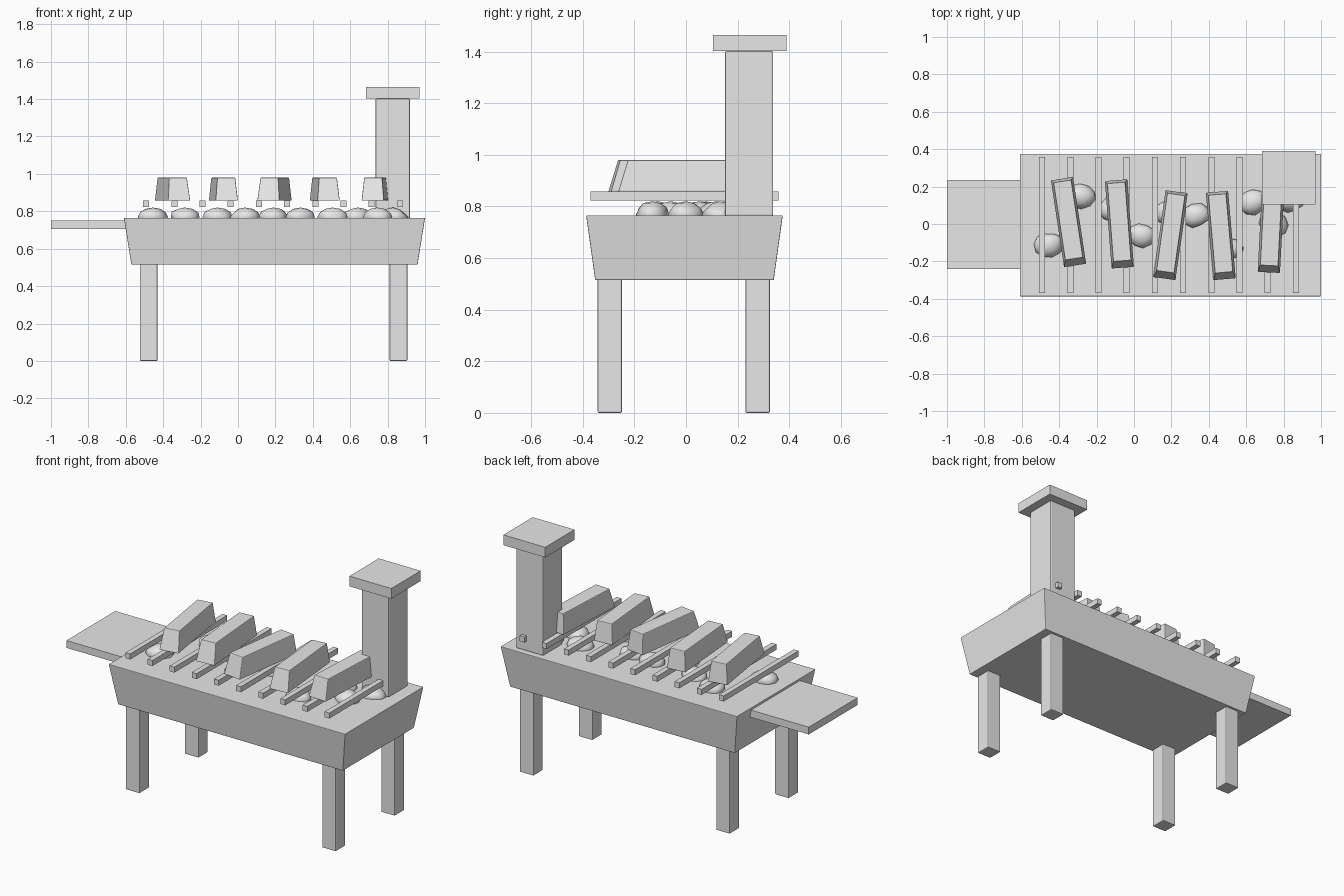
import bpy, bmesh, math, random
from mathutils import Matrix, Vector

random.seed(4)
if "Cube" in bpy.data.objects:
    bpy.data.objects.remove(bpy.data.objects["Cube"], do_unlink=True)

grey = bpy.data.materials.new("plain_grey")
grey.use_nodes = True
grey.diffuse_color = (0.8, 0.8, 0.8, 1)
grey.node_tree.nodes["Principled BSDF"].inputs["Base Color"].default_value = (0.8, 0.8, 0.8, 1)


def finish(bm, name, bevel=0):
    mesh = bpy.data.meshes.new(name)
    bm.to_mesh(mesh)
    bm.free()
    mesh.materials.append(grey)
    obj = bpy.data.objects.new(name, mesh)
    bpy.context.collection.objects.link(obj)
    if bevel:
        mod = obj.modifiers.new("soft_edges", "BEVEL")
        mod.width = bevel
        mod.segments = 2
    return obj


def block(name, x, y, z, inset=None, bevel=0):
    """Box from ranges; inset maps each vertex sign triple to an x/y shift."""
    bm = bmesh.new()
    bmesh.ops.create_cube(bm, size=1)
    for v in bm.verts:
        s = v.co * 2
        shift = inset(s) if inset else (0, 0)
        v.co = Vector(((x[1] if s.x > 0 else x[0]) + shift[0],
                       (y[1] if s.y > 0 else y[0]) + shift[1],
                       z[1] if s.z > 0 else z[0]))
    return finish(bm, name, bevel)


# Tapered fire box, narrower at the bottom
block("fire_box", (-0.61, 1.0), (-0.387, 0.375), (0.515, 0.765),
      lambda s: (-s.x * 0.04, -s.y * 0.035) if s.z < 0 else (0, 0), 0.003)

# Four legs
for side, x in (("right", -0.478), ("left", 0.858)):
    for end, y in (("front", -0.295), ("back", 0.278)):
        block(f"{end}_{side}_leg", (x - 0.047, x + 0.047), (y - 0.047, y + 0.047),
              (0, 0.53), bevel=0.005)

# Side shelf
block("side_shelf", (-1.0, -0.58), (-0.24, 0.235), (0.705, 0.75))

# Chimney and its cap
block("chimney", (0.735, 0.92), (0.152, 0.338), (0.763, 1.402), bevel=0.006)
block("chimney_cap", (0.685, 0.97), (0.105, 0.39), (1.402, 1.465))

# Grill bars
for i in range(10):
    x = -0.491 + i * 0.1507
    block(f"grill_bar_{i + 1}", (x - 0.016, x + 0.016), (-0.37, 0.358), (0.823, 0.857))

# Tapered bricks lying on the bars: centre x, centre y, turn in degrees
bricks = [(-0.35, 0.01, 8.6), (-0.078, 0.0, 4.4), (0.195, -0.06, -8),
          (0.464, -0.062, 5), (0.733, -0.025, -3)]
for i, (x, y, turn) in enumerate(bricks):
    brick = block(f"brick_{i + 1}", (-0.06, 0.06), (-0.235, 0.235), (0.857, 0.98),
                  lambda s: (-s.x * 0.012, 0.037 if s.y < 0 else -0.014) if s.z > 0 else (0, 0),
                  0.004)
    brick.location = (x, y, 0)
    brick.rotation_euler.z = math.radians(turn)

# Coals: flattened irregular lumps under the bars
coals = [(-0.455, -0.11), (-0.285, 0.15), (-0.11, 0.08), (0.037, -0.06), (0.19, 0.06),
         (0.335, 0.05), (0.505, -0.13), (0.64, 0.115), (0.745, 0.0), (0.83, 0.13)]
for i, (x, y) in enumerate(coals):
    bm = bmesh.new()
    bmesh.ops.create_icosphere(bm, subdivisions=2, radius=1)
    # Slice random flat facets off the lump
    for k in range(6):
        a = random.uniform(0, math.tau)
        n = Vector((math.cos(a), math.sin(a), random.uniform(-0.4, 0.8))).normalized()
        d = random.uniform(0.78, 0.92)
        for v in bm.verts:
            over = v.co.dot(n) - d
            if over > 0:
                v.co -= n * over
    bm.transform(Matrix.Diagonal((0.082, 0.07, 0.05, 1)))
    coal = finish(bm, f"coal_{i + 1}")
    coal.location = (x, y, 0.77)
    coal.rotation_euler.z = random.uniform(-0.4, 0.4)
    for p in coal.data.polygons:
        p.use_smooth = True
